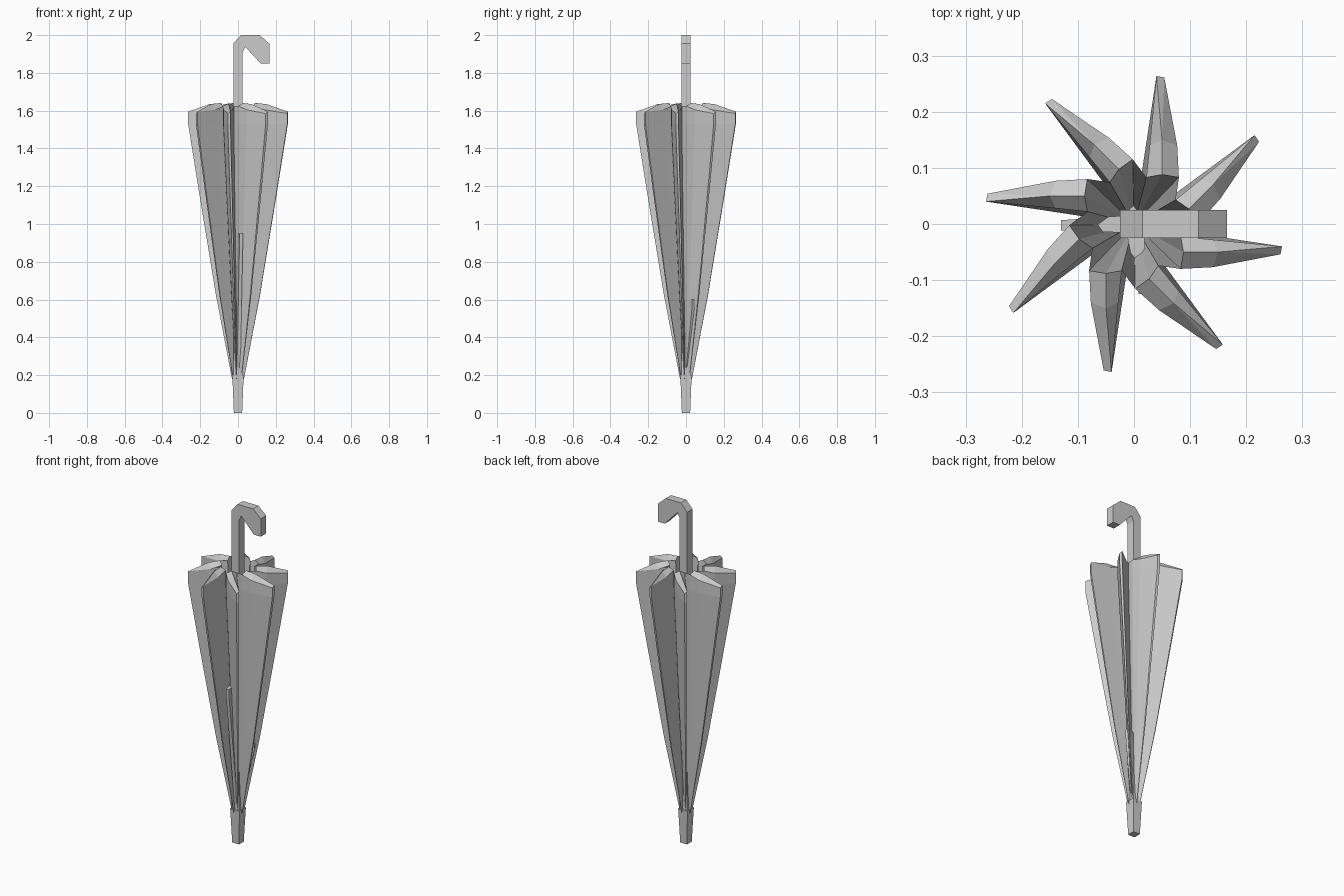
import bpy, bmesh, math
from mathutils import Vector, Matrix

if "Cube" in bpy.data.objects:
    bpy.data.objects.remove(bpy.data.objects["Cube"])

SECTORS = 8


def finish(bm, name):
    bmesh.ops.recalc_face_normals(bm, faces=bm.faces)
    mesh = bpy.data.meshes.new(name)
    bm.to_mesh(mesh)
    bm.free()
    obj = bpy.data.objects.new(name, mesh)
    bpy.context.collection.objects.link(obj)
    return obj


def bridge(bm, a, b):
    n = len(a)
    for i in range(n):
        j = (i + 1) % n
        bm.faces.new((a[i], a[j], b[j], b[i]))


def loft(bm, rings):
    loops = [[bm.verts.new(p) for p in r] for r in rings]
    for a, b in zip(loops, loops[1:]):
        bridge(bm, a, b)
    bm.faces.new(loops[0])
    bm.faces.new(loops[-1])


def turned(p, k):
    return Matrix.Rotation(k * 2 * math.pi / SECTORS, 3, 'Z') @ Vector(p)


# Hooked handle and straight shaft
hook = [(-0.025, 0.15), (0.025, 0.15), (0.025, 1.91), (0.038, 1.938), (0.12, 1.85),
        (0.166, 1.85), (0.166, 1.955), (0.115, 2.0), (0.015, 2.0), (-0.025, 1.955)]
bm = bmesh.new()
loft(bm, [[(x, y, z) for x, z in hook] for y in (-0.025, 0.025)])
finish(bm, "shaft_and_handle")

# Square tip, slightly tapered
bm = bmesh.new()
loft(bm, [[(-r, -r, z), (r, -r, z), (r, r, z), (-r, r, z)]
          for r, z in ((0.022, 0.0), (0.030, 0.2))])
finish(bm, "ferrule_tip")

# Canopy: one pinwheel vane outline repeated round the shaft
vane = [(0.083, -0.080, 1.625), (0.140, -0.077, 1.605), (0.261, -0.054, 1.585),
        (0.264, -0.040, 1.595), (0.140, -0.028, 1.605), (0.083, -0.022, 1.625)]
levels = [(1.0, 1.53), (0.77, 1.15), (0.44, 0.62), (0.12, 0.18)]
bm = bmesh.new()
top = [bm.verts.new(turned(p, k)) for k in range(SECTORS) for p in vane]
prev = top
for s, z in levels:
    ring = [bm.verts.new(turned((x * s, y * s, z), k))
            for k in range(SECTORS) for x, y, _ in vane]
    bridge(bm, prev, ring)
    prev = ring
bm.faces.new(prev)

# Ridged vane tops, leaving an open rim around the shaft
rim = []
for k in range(SECTORS):
    b1, m1, t1, t2, m2, b2 = top[k * 6:k * 6 + 6]
    inner = bm.verts.new(turned((0.088, -0.050, 1.64), k))
    ridge = bm.verts.new(turned((0.150, -0.050, 1.635), k))
    for f in ((b1, m1, ridge, inner), (m1, t1, ridge), (t1, t2, ridge),
              (t2, m2, ridge), (m2, b2, inner, ridge)):
        bm.faces.new(f)
    rim += [b1, inner, b2]

# Hollow inside of the canopy
low = [bm.verts.new((v.co.x * 0.28, v.co.y * 0.28, 0.6)) for v in rim]
bridge(bm, rim, low)
bm.faces.new(low)
finish(bm, "folded_canopy")


# Tucked cloth folds lying between the vanes
def tucked_fold(name, degrees, reach, height, width):
    bm = bmesh.new()
    w = width / 2
    rings = []
    for s, z in ((0.15, 0.19), (0.97, height - 0.05), (1.0, height)):
        rings.append([(0.02 * s, -w, z), (reach * s, -w * 0.6, z),
                      (reach * s, w * 0.6, z), (0.02 * s, w, z)])
    loft(bm, rings)
    finish(bm, name).rotation_euler.z = math.radians(degrees)


tucked_fold("front_fold", -82, 0.125, 0.95, 0.03)
tucked_fold("left_fold", 181, 0.13, 1.0, 0.03)
tucked_fold("right_fold", 27, 0.092, 0.6, 0.035)
